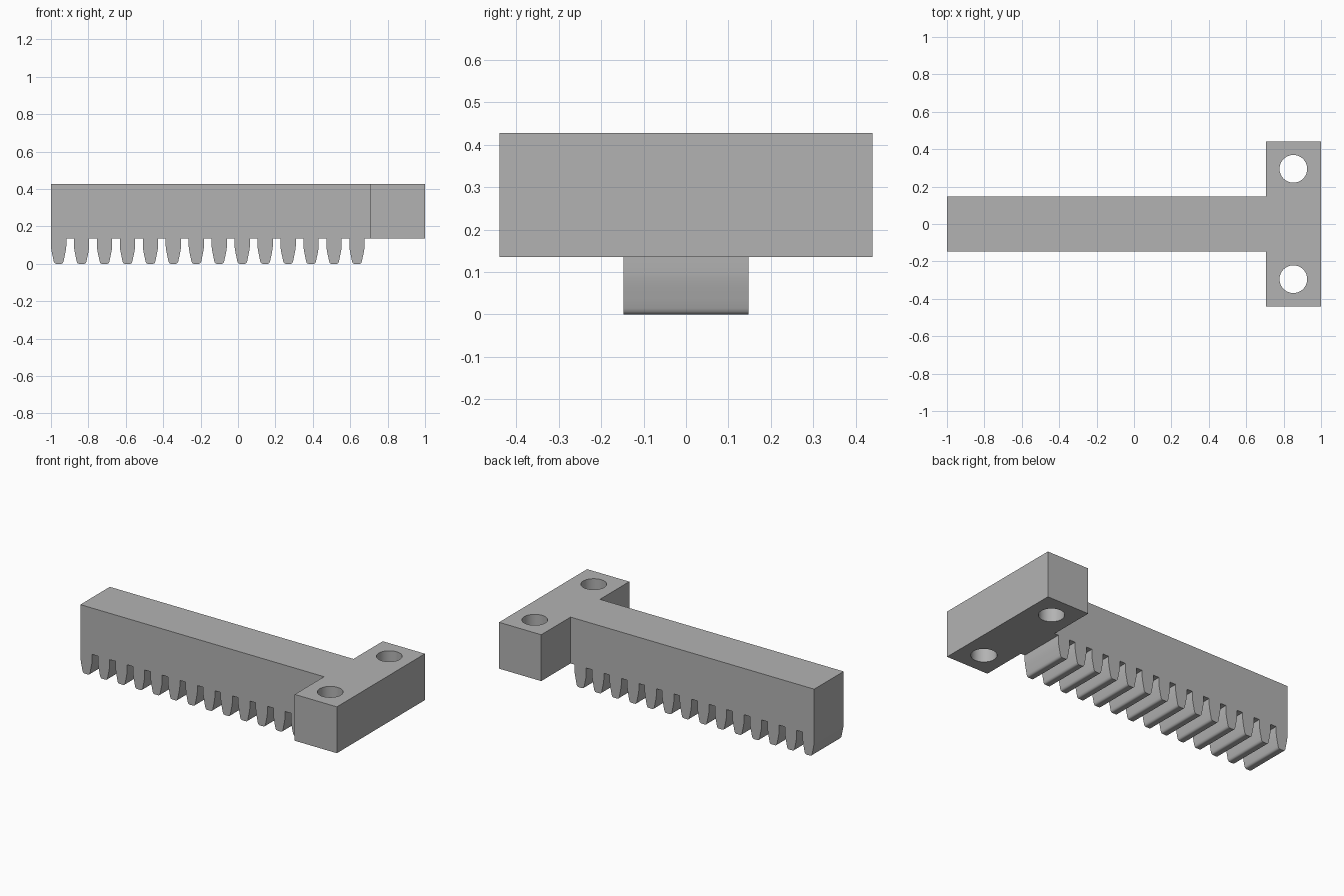
import bpy
import bmesh
from math import radians

if "Cube" in bpy.data.objects:
    bpy.data.objects.remove(bpy.data.objects["Cube"], do_unlink=True)

# Main dimensions
ROOT, TOP = 0.135, 0.428
BAR_HALF, FLANGE_HALF = 0.147, 0.44
FLANGE_X, END = 0.705, 1.0
TEETH, FIRST, PITCH = 14, -0.959, 0.1227
HOLE_X, HOLE_Y, HOLE_R = 0.852, 0.295, 0.074

# Half of one tooth: offset from its centre line, height
FLANK = [(0.041, ROOT), (0.041, 0.095), (0.0395, 0.08), (0.036, 0.06),
         (0.031, 0.036), (0.0265, 0.014), (0.0235, 0.006),
         (0.019, 0.0015), (0.013, 0)]

steel = bpy.data.materials.new("steel grey")
steel.use_nodes = True
grey = (0.45, 0.45, 0.45, 1)
steel.diffuse_color = grey
steel.node_tree.nodes["Principled BSDF"].inputs["Base Color"].default_value = grey


def make_object(name, bm):
    bmesh.ops.recalc_face_normals(bm, faces=bm.faces)
    mesh = bpy.data.meshes.new(name)
    bm.to_mesh(mesh)
    bm.free()
    mesh.materials.append(steel)
    obj = bpy.data.objects.new(name, mesh)
    bpy.context.collection.objects.link(obj)
    return obj


def extrude_profile(name, points, half):
    """Extrude an x-z outline along y."""
    bm = bmesh.new()
    face = bm.faces.new([bm.verts.new((x, -half, z)) for x, z in points])
    result = bmesh.ops.extrude_face_region(bm, geom=[face])
    moved = [v for v in result["geom"] if isinstance(v, bmesh.types.BMVert)]
    bmesh.ops.translate(bm, verts=moved, vec=(0, 2 * half, 0))
    return make_object(name, bm)


def combine(target, tool, operation):
    mod = target.modifiers.new(operation.lower(), 'BOOLEAN')
    mod.operation = operation
    mod.solver = 'EXACT'
    mod.object = tool
    bpy.context.view_layer.objects.active = target
    bpy.ops.object.modifier_apply(modifier=mod.name)
    bpy.data.objects.remove(tool, do_unlink=True)


# Toothed bar
outline = [(FLANGE_X, TOP), (-END, TOP)]
for i in range(TEETH):
    centre = FIRST + i * PITCH
    outline += [(centre - dx, z) for dx, z in FLANK]
    outline += [(centre + dx, z) for dx, z in reversed(FLANK)]
outline.append((FLANGE_X, ROOT))
rack = extrude_profile("toothed_rack", outline, BAR_HALF)

# Mounting flange with two bolt holes
flange = extrude_profile("mounting_flange", [(FLANGE_X, ROOT), (END, ROOT),
                                             (END, TOP), (FLANGE_X, TOP)], FLANGE_HALF)
for side in (-1, 1):
    bm = bmesh.new()
    bmesh.ops.create_cone(bm, cap_ends=True, segments=64, radius1=HOLE_R,
                          radius2=HOLE_R, depth=1)
    bmesh.ops.translate(bm, verts=bm.verts, vec=(HOLE_X, side * HOLE_Y, TOP / 2))
    cutter = make_object("bolt_hole_cutter", bm)
    cutter.hide_render = True
    combine(flange, cutter, 'DIFFERENCE')

# Join into one solid and shade the curved flanks smoothly
combine(rack, flange, 'UNION')
bpy.ops.object.select_all(action='DESELECT')
rack.select_set(True)
bpy.context.view_layer.objects.active = rack
bpy.ops.object.shade_smooth_by_angle(angle=radians(40))
